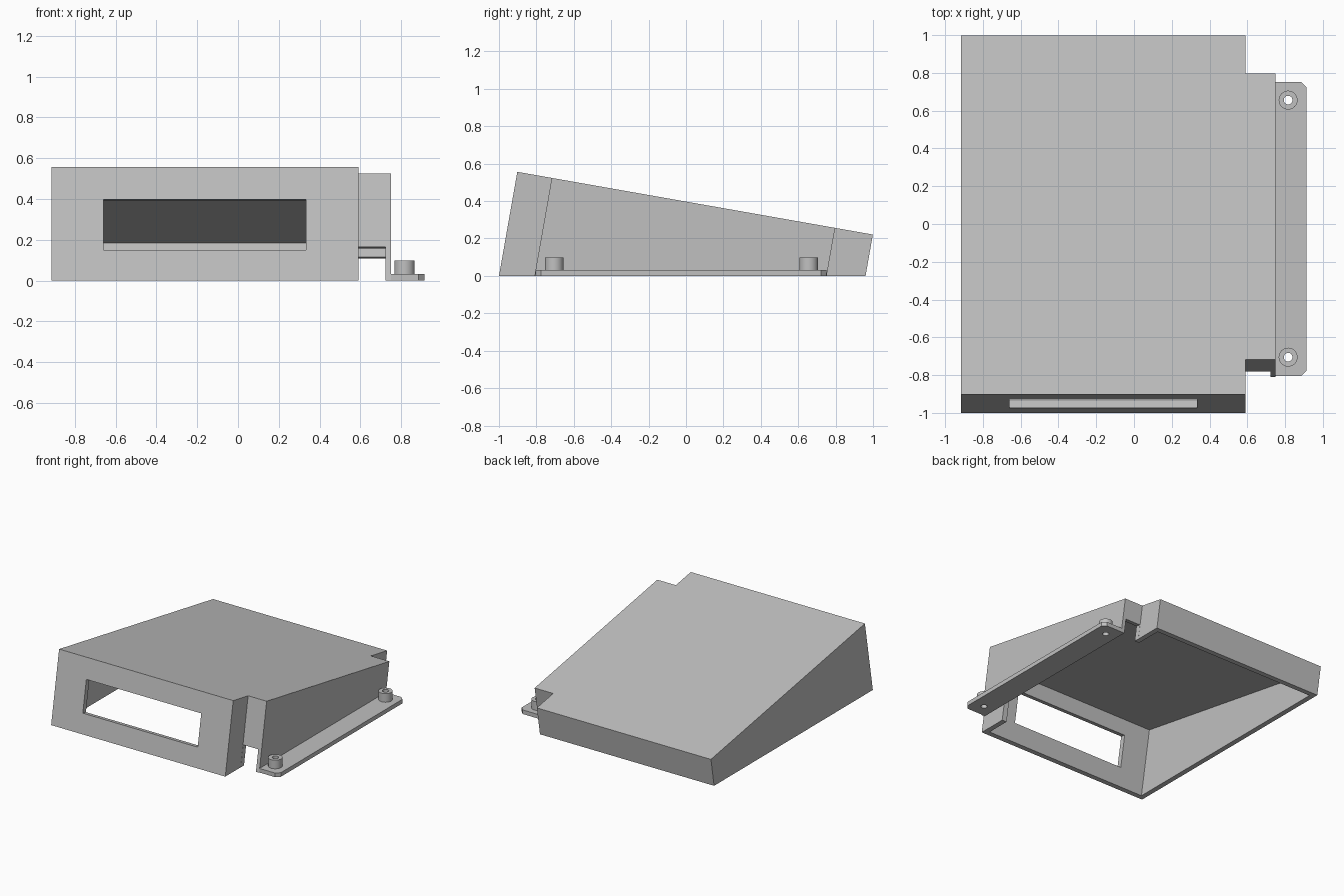
import bpy, bmesh, math

if "Cube" in bpy.data.objects:
    bpy.data.objects.remove(bpy.data.objects["Cube"])

TILT = math.tan(math.radians(10))   # the lid falls backwards, the end walls lean with it
grey = bpy.data.materials.new("light_grey")
grey.diffuse_color = (0.53, 0.53, 0.53, 1)
grey.use_nodes = True
grey.node_tree.nodes["Principled BSDF"].inputs["Base Color"].default_value = grey.diffuse_color


def make(name, rings, cap_ends=True):
    """Skin a stack of equal-length point rings; cap the ends or close the stack."""
    bm = bmesh.new()
    loops = [[bm.verts.new(p) for p in ring] for ring in rings]
    n = len(rings[0])
    pairs = list(zip(loops, loops[1:]))
    if cap_ends:
        bm.faces.new(loops[0])
        bm.faces.new(loops[-1])
    else:
        pairs.append((loops[-1], loops[0]))
    for a, b in pairs:
        for i in range(n):
            j = (i + 1) % n
            bm.faces.new((a[i], a[j], b[j], b[i]))
    bmesh.ops.recalc_face_normals(bm, faces=bm.faces)
    mesh = bpy.data.meshes.new(name)
    bm.to_mesh(mesh)
    bm.free()
    mesh.materials.append(grey)
    ob = bpy.data.objects.new(name, mesh)
    bpy.context.collection.objects.link(ob)
    return ob


def cut(target, cutter):
    """Subtract the cutter and remove it."""
    mod = target.modifiers.new("cut", 'BOOLEAN')
    mod.operation = 'DIFFERENCE'
    mod.solver = 'EXACT'
    mod.object = cutter
    bpy.context.view_layer.objects.active = target
    bpy.ops.object.modifier_apply(modifier=mod.name)
    bpy.data.objects.remove(cutter)


def circle(x, y, z, r, n=32):
    return [(x + r * math.cos(2 * math.pi * i / n),
             y + r * math.sin(2 * math.pi * i / n), z) for i in range(n)]


def leaning(x, y, drop):
    """Top of a leaning wall edge that starts at (x, y, 0)."""
    z = (0.556 - drop - TILT * (y + 0.9)) / (1 + TILT * TILT)
    return (x, y + z * TILT, z)


def opening(x0, x1, y0, y1, y_face, z0, z1):
    """Cutter square to a leaning end wall; z0 and z1 are read on its face."""
    side = [(y, z - TILT * (y - y_face)) for y, z in
            ((y0, z0), (y1, z0), (y1, z1), (y0, z1))]
    return make("opening_cutter", [[(x, y, z) for y, z in side] for x in (x0, x1)])


# Sloped hollow cover, open underneath, with a step along the right side
outer = [(-0.915, -1), (0.59, -1), (0.59, -0.81), (0.75, -0.81),
         (0.75, 0.752), (0.59, 0.752), (0.59, 0.96), (-0.915, 0.96)]
inner = [(-0.875, -0.96), (0.55, -0.96), (0.55, -0.77), (0.723, -0.77),
         (0.723, 0.712), (0.55, 0.712), (0.55, 0.92), (-0.875, 0.92)]
cover = make("cover", [
    [leaning(x, y, 0.045) for x, y in inner],
    [(x, y, 0) for x, y in inner],
    [(x, y, 0) for x, y in outer],
    [leaning(x, y, 0) for x, y in outer]])

# Front window and the low notches at both ends of the step
cut(cover, opening(-0.66, 0.333, -1.1, -0.86, -0.95, 0.147, 0.402))
cut(cover, opening(0.591, 0.722, -0.9, -0.72, -0.78, -0.1, 0.165))
cut(cover, opening(0.591, 0.722, 0.68, 0.85, 0.77, -0.1, 0.108))

# Mounting flange with clipped outer corners
plan = [(0.75, -0.805), (0.885, -0.805), (0.914, -0.776),
        (0.914, 0.723), (0.885, 0.752), (0.75, 0.752)]
flange = make("mounting_flange", [[(x, y, z) for x, y in plan] for z in (0, 0.032)])

# Hollow screw bosses, drilled through the flange
for label, y in (("front", -0.705), ("back", 0.656)):
    x = 0.816
    cut(flange, make("hole_cutter", [circle(x, y, -0.1, 0.023), circle(x, y, 0.2, 0.023)]))
    boss = make(label + "_screw_boss",
                [circle(x, y, 0.032, 0.05), circle(x, y, 0.099, 0.05),
                 circle(x, y, 0.099, 0.023), circle(x, y, 0.032, 0.023)], cap_ends=False)
    bpy.ops.object.select_all(action='DESELECT')
    boss.select_set(True)
    bpy.context.view_layer.objects.active = boss
    bpy.ops.object.shade_smooth_by_angle(angle=math.radians(30))
